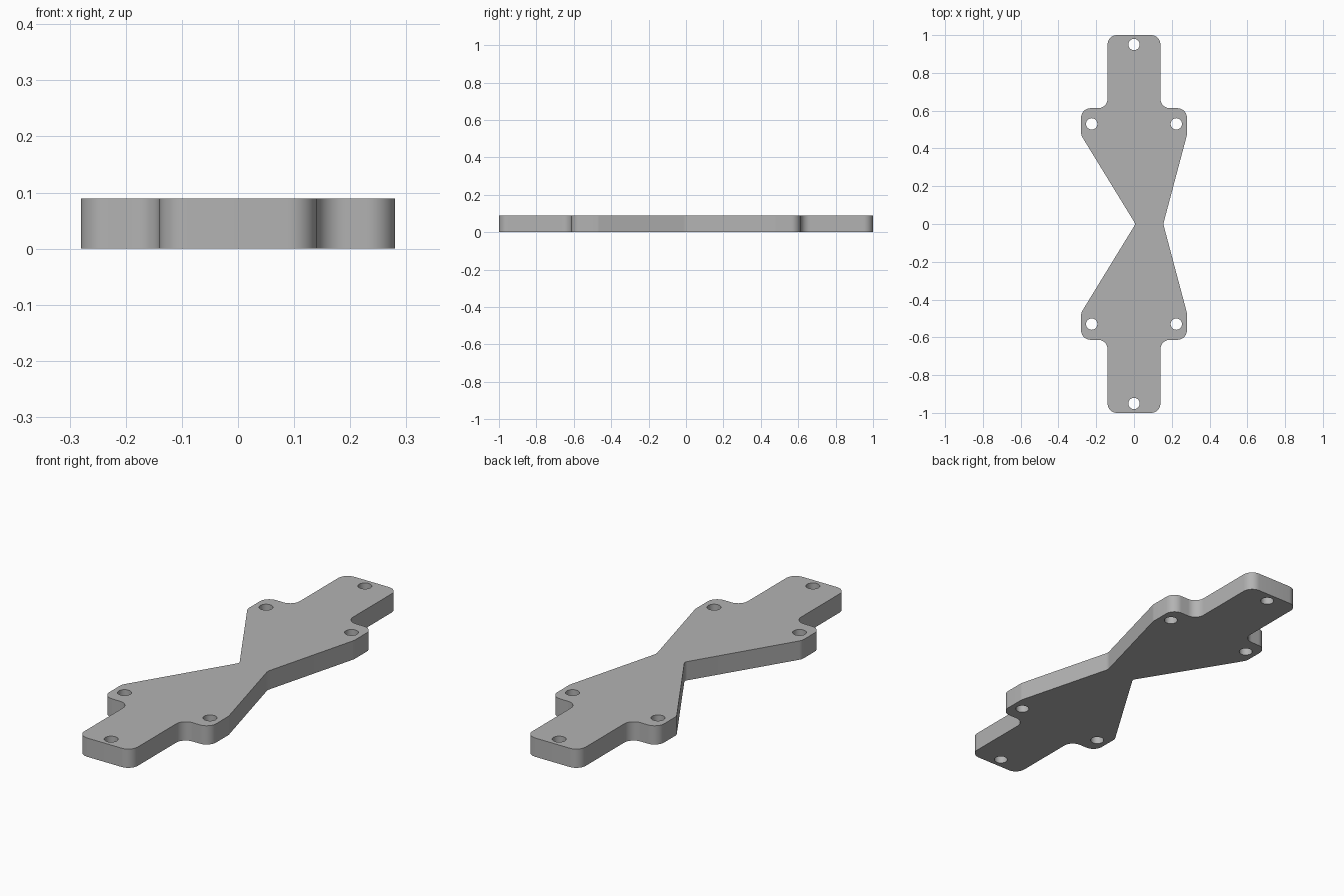
import bpy
from math import cos, sin, pi, tan
from mathutils import Vector

THICKNESS = 0.089
HOLE_RADIUS = 0.03

if "Cube" in bpy.data.objects:
    bpy.data.objects.remove(bpy.data.objects["Cube"])

grey = bpy.data.materials.new("plain_grey")
grey.use_nodes = True
colour = (0.45, 0.45, 0.45, 1)
grey.diffuse_color = colour
grey.node_tree.nodes["Principled BSDF"].inputs["Base Color"].default_value = colour


def fillet(corners, steps=10):
    """Round each (x, y, radius) corner of a closed outline."""
    points = []
    for i, (x, y, r) in enumerate(corners):
        p = Vector((x, y))
        a = (Vector(corners[i - 1][:2]) - p).normalized()
        b = (Vector(corners[(i + 1) % len(corners)][:2]) - p).normalized()
        half = a.angle(b) / 2
        centre = p + (a + b).normalized() * r / sin(half)
        start = p + a * r / tan(half) - centre
        end = p + b * r / tan(half) - centre
        sweep = start.angle(end)
        for k in range(steps + 1):
            t = k / steps
            points.append(centre + (start * sin((1 - t) * sweep)
                                    + end * sin(t * sweep)) / sin(sweep))
    return points


def circle(x, y, r, n=32):
    return [Vector((x + r * cos(2 * pi * k / n), y + r * sin(2 * pi * k / n)))
            for k in range(n)]


# Quarter outline: shoulder below, shoulder above, inner corner, arm end
quarter = [(0.28, 0.47, 0.05), (0.28, 0.613, 0.05), (0.14, 0.613, 0.05), (0.14, 1, 0.05)]
back_left = quarter
back_right = [(-x, y, r) for x, y, r in reversed(quarter)]
front_right = [(-x, -y, r) for x, y, r in quarter]
front_left = [(x, -y, r) for x, y, r in reversed(quarter)]
# The waist is pinched off centre
outline = ([(0.155, 0, 0.05)] + back_left + back_right
           + [(0.008, 0, 0.02)] + front_right + front_left)

# Screw holes at the arm ends and the shoulders
holes = [(x, s * y) for s in (1, -1) for x, y in ((0, 0.95), (0.224, 0.53), (-0.224, 0.53))]

# Flat filled profile given thickness
curve = bpy.data.curves.new("mounting_plate", "CURVE")
curve.dimensions = "2D"
curve.fill_mode = "BOTH"
curve.extrude = THICKNESS / 2
for loop in [fillet(outline)] + [circle(x, y, HOLE_RADIUS) for x, y in holes]:
    spline = curve.splines.new("POLY")
    spline.points.add(len(loop) - 1)
    for point, co in zip(spline.points, loop):
        point.co = (co.x, co.y, 0, 1)
    spline.use_cyclic_u = True
curve.materials.append(grey)

plate = bpy.data.objects.new("mounting_plate", curve)
bpy.context.collection.objects.link(plate)
plate.location.z = THICKNESS / 2
bpy.ops.object.select_all(action="DESELECT")
plate.select_set(True)
bpy.context.view_layer.objects.active = plate
bpy.ops.object.convert(target="MESH")

# Weld the rims and smooth the rounded walls
bpy.ops.object.mode_set(mode="EDIT")
bpy.ops.mesh.select_all(action="SELECT")
bpy.ops.mesh.remove_doubles(threshold=0.0001)
bpy.ops.mesh.normals_make_consistent(inside=False)
bpy.ops.object.mode_set(mode="OBJECT")
bpy.ops.object.shade_smooth_by_angle(angle=pi / 6)
